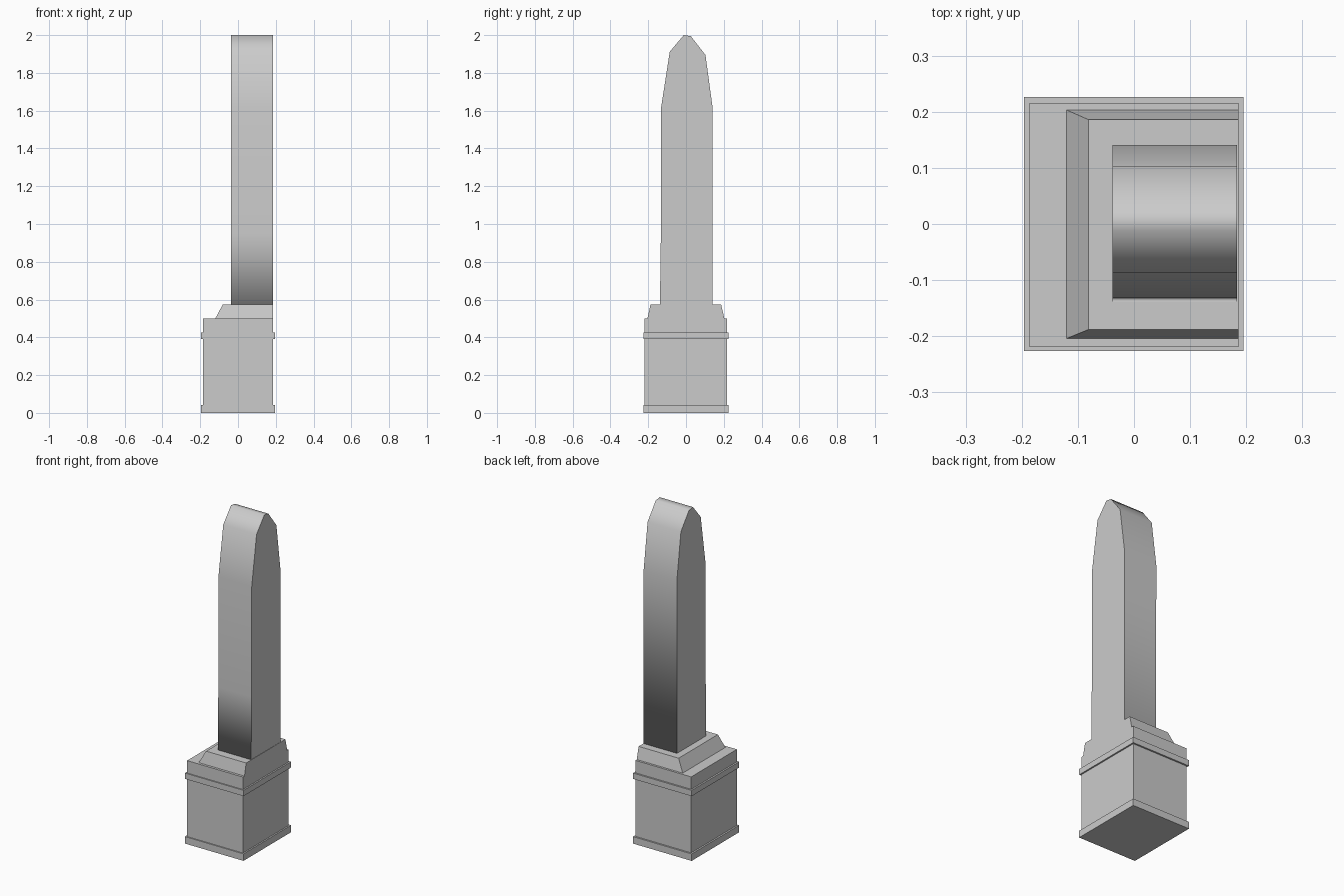
import bpy
import bmesh

if "Cube" in bpy.data.objects:
    bpy.data.objects.remove(bpy.data.objects["Cube"])


def finish(name, bm):
    bmesh.ops.recalc_face_normals(bm, faces=bm.faces)
    mesh = bpy.data.meshes.new(name)
    bm.to_mesh(mesh)
    bm.free()
    obj = bpy.data.objects.new(name, mesh)
    bpy.context.collection.objects.link(obj)
    return obj


def block(name, lower, upper, z0, z1):
    """Box or tapered block; lower and upper are (x0, x1, y0, y1)."""
    bm = bmesh.new()
    rings = []
    for (x0, x1, y0, y1), z in ((lower, z0), (upper, z1)):
        rings.append([bm.verts.new((x, y, z)) for x, y in
                      ((x0, y0), (x1, y0), (x1, y1), (x0, y1))])
    bm.faces.new(rings[0])
    bm.faces.new(rings[1])
    for i in range(4):
        j = (i + 1) % 4
        bm.faces.new((rings[0][i], rings[0][j], rings[1][j], rings[1][i]))
    return finish(name, bm)


# Pedestal with two trim bands
body = (-0.186, 0.186, -0.219, 0.216)
band = (-0.196, 0.195, -0.226, 0.226)
block("pedestal", body, body, 0.0, 0.5)
block("bottom_band", band, band, 0.0, 0.042)
block("upper_band", band, band, 0.39, 0.425)

# Sloped plinth, upright on its right side
block("plinth", (-0.12, 0.186, -0.204, 0.203), (-0.081, 0.186, -0.188, 0.186), 0.5, 0.573)

# Tall pointed slab: side profile extruded across x, smooth around the rim
profile = [(-0.138, 0.572), (0.140, 0.572), (0.141, 1.615), (0.103, 1.895),
           (0.026, 1.994), (-0.012, 2.0), (-0.086, 1.912), (-0.132, 1.615),
           (-0.133, 0.95)]
bm = bmesh.new()
cap = bm.faces.new([bm.verts.new((-0.038, y, z)) for y, z in profile])
out = bmesh.ops.extrude_face_region(bm, geom=[cap], use_keep_orig=True)
bmesh.ops.translate(bm, vec=(0.222, 0, 0),
                    verts=[v for v in out["geom"] if isinstance(v, bmesh.types.BMVert)])
for f in bm.faces:
    f.smooth = len(f.verts) == 4
for e in bm.edges:
    e.smooth = all(f.smooth for f in e.link_faces)
finish("slab", bm)
